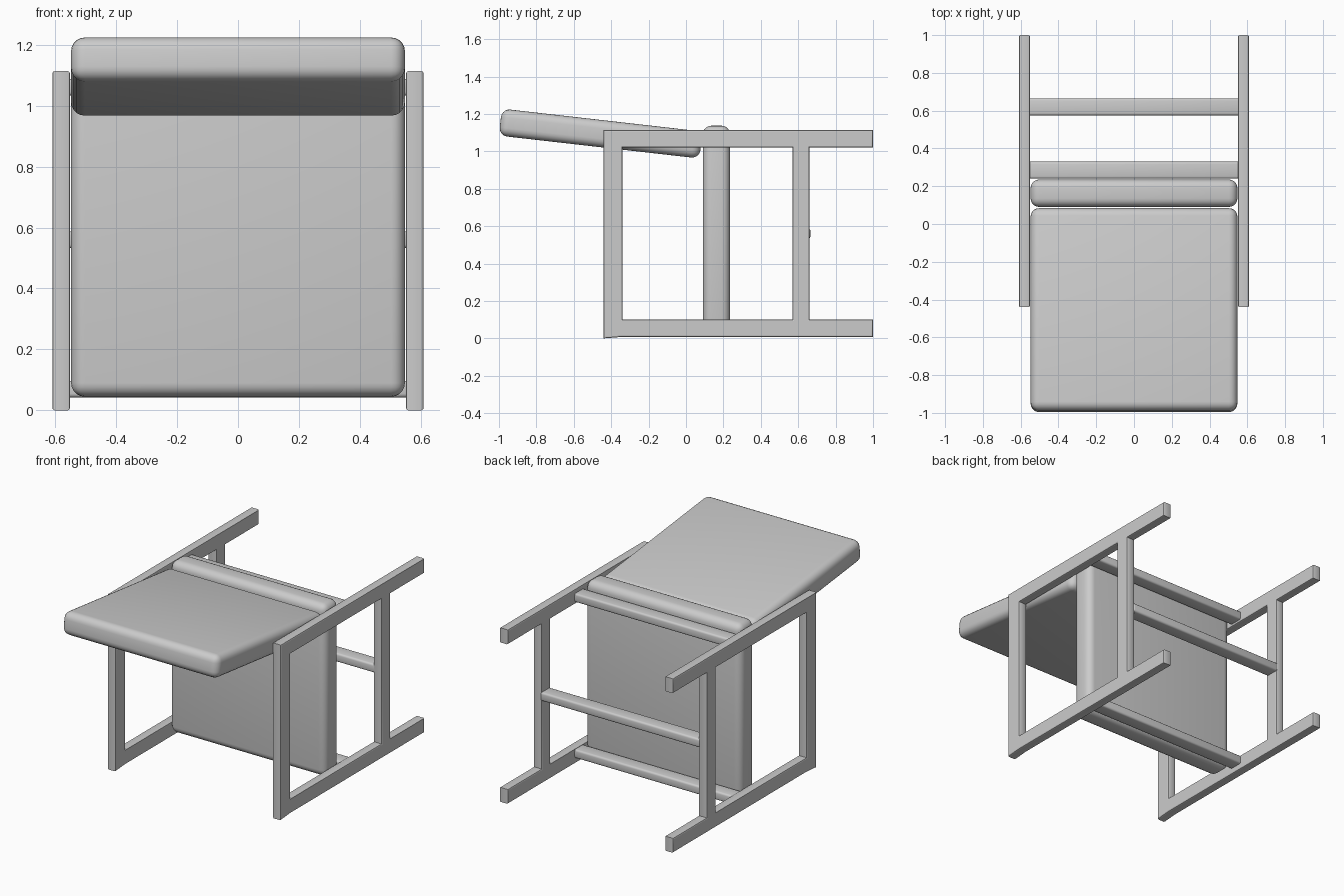
import bpy
from math import radians

cube = bpy.data.objects.get("Cube")
if cube:
    bpy.data.objects.remove(cube, do_unlink=True)


def finish(obj):
    bpy.ops.object.select_all(action='DESELECT')
    obj.select_set(True)
    bpy.context.view_layer.objects.active = obj
    bpy.ops.object.convert(target='MESH')
    bpy.ops.object.shade_smooth_by_angle(angle=radians(35))


def rounded_box(name, center, size, radius, segments=3, tilt=0):
    bpy.ops.mesh.primitive_cube_add(size=1, location=center)
    obj = bpy.context.object
    obj.name = name
    obj.scale = size
    bpy.ops.object.transform_apply(location=False, rotation=False, scale=True)
    obj.rotation_euler.x = radians(tilt)
    bevel = obj.modifiers.new("Soft edges", 'BEVEL')
    bevel.width = radius
    bevel.segments = segments
    finish(obj)
    return obj


def side_frame(name, x):
    # Rails and posts as one flat outline with a window, given depth
    outline = [(-0.44, 0), (-0.34, 0.008), (1, 0.008), (1, 0.1), (0.66, 0.1),
               (0.66, 1.02), (1, 1.02), (1, 1.113), (-0.44, 1.113)]
    window = [(-0.34, 0.1), (0.57, 0.1), (0.57, 1.02), (-0.34, 1.02)]
    edge = 0.008
    curve = bpy.data.curves.new(name, 'CURVE')
    curve.dimensions = '2D'
    curve.fill_mode = 'BOTH'
    curve.extrude = 0.029 - edge
    curve.bevel_depth = edge
    curve.bevel_resolution = 1
    curve.offset = -edge
    for points in (outline, window):
        spline = curve.splines.new('POLY')
        spline.points.add(len(points) - 1)
        for point, (y, z) in zip(spline.points, points):
            point.co = (y, z, 0, 1)
        spline.use_cyclic_u = True
    obj = bpy.data.objects.new(name, curve)
    bpy.context.collection.objects.link(obj)
    obj.location.x = x
    obj.rotation_euler = (radians(90), 0, radians(90))
    finish(obj)


# Side frames
for side, sign in (("left", 1), ("right", -1)):
    side_frame(side + "_side_frame", sign * 0.58)

# Cushions
rounded_box("upright_cushion", (0, 0.163, 0.591), (1.095, 0.145, 1.092), 0.045, 5)
rounded_box("tilted_cushion", (0, -0.456, 1.095), (1.095, 1.08, 0.145), 0.045, 5, tilt=-6.5)

# Crossbars joining the two frames
for name, y, z in (("upper_crossbar", 0.285, 1.06),
                   ("lower_crossbar", 0.285, 0.07),
                   ("rear_crossbar", 0.62, 0.56)):
    rounded_box(name, (0, y, z), (1.12, 0.09, 0.055), 0.012)
